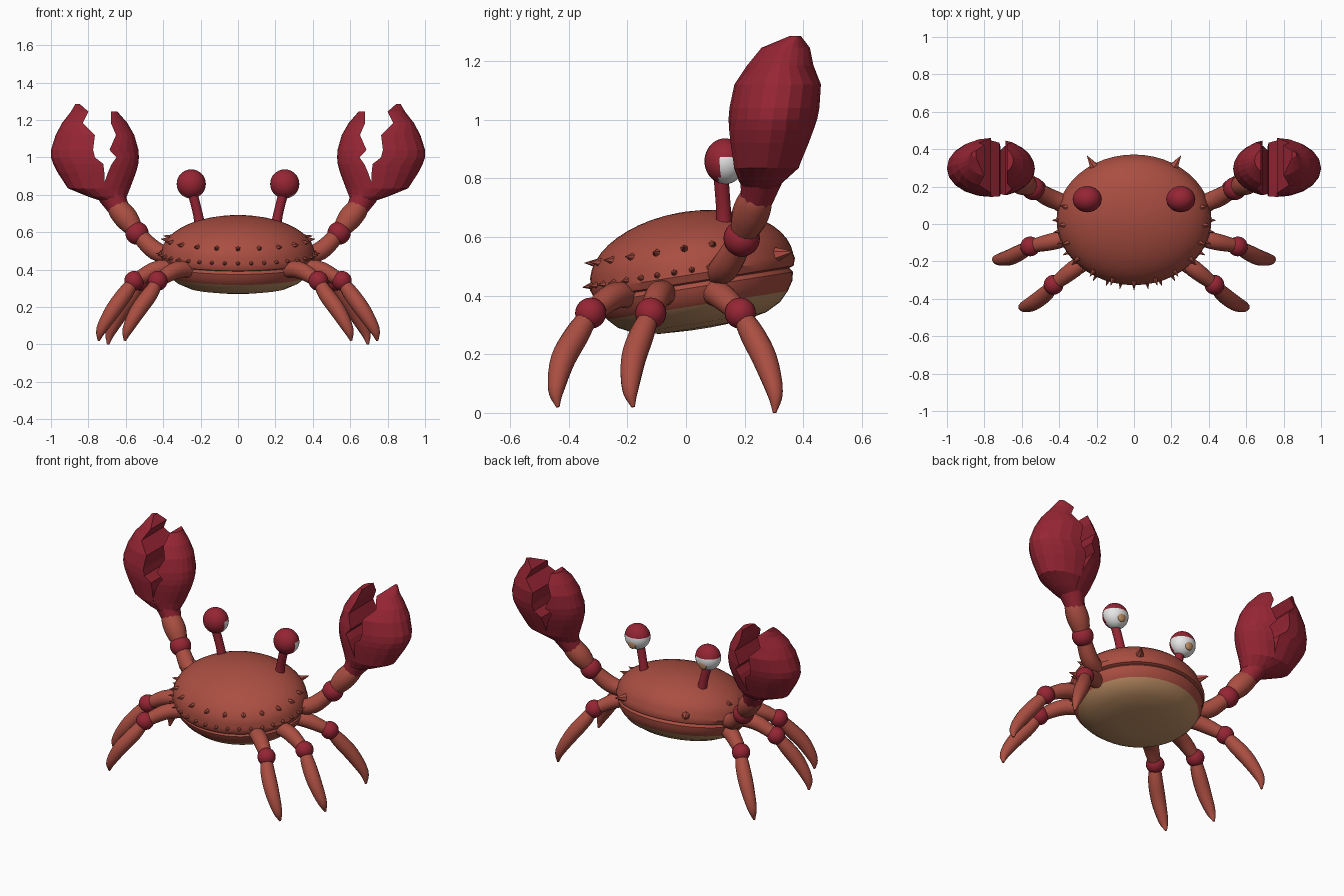
import bpy, bmesh, math
from mathutils import Vector, Matrix

if "Cube" in bpy.data.objects:
    bpy.data.objects.remove(bpy.data.objects["Cube"], do_unlink=True)


def material(name, srgb):
    lin = [(c / 255 / 12.92 if c < 11 else ((c / 255 + 0.055) / 1.055) ** 2.4) for c in srgb] + [1]
    m = bpy.data.materials.new(name)
    m.use_nodes = True
    m.diffuse_color = lin
    m.node_tree.nodes["Principled BSDF"].inputs["Base Color"].default_value = lin
    return m


SHELL = material("shell_brown", (170, 78, 65))
RED = material("claw_red", (150, 37, 52))
BELLY = material("belly_tan", (186, 140, 98))
WHITE = material("eye_white", (235, 235, 235))


def finish(bm, name, mats, rule=None, smooth=40):
    bmesh.ops.recalc_face_normals(bm, faces=bm.faces)
    for f in bm.faces:
        f.smooth = smooth > 0
        if rule:
            f.material_index = rule(f.calc_center_median())
    mesh = bpy.data.meshes.new(name)
    bm.to_mesh(mesh)
    bm.free()
    for m in mats:
        mesh.materials.append(m)
    if smooth:
        mesh.set_sharp_from_angle(angle=math.radians(smooth))
    ob = bpy.data.objects.new(name, mesh)
    bpy.context.collection.objects.link(ob)
    return ob


def loft(rings):
    bm = bmesh.new()
    rows = [[bm.verts.new(p) for p in ring] for ring in rings]
    n = len(rows[0])
    for a, b in zip(rows, rows[1:]):
        for i in range(n):
            j = (i + 1) % n
            bm.faces.new((a[i], a[j], b[j], b[i]))
    bm.faces.new(rows[0])
    bm.faces.new(rows[-1])
    return bm


def tube(name, path, mat, sx, sides=14, steps=4):
    """Round limb through (x, y, z, radius) points, smoothed between them."""
    p = [Vector(q) for q in path]
    p = [2 * p[0] - p[1]] + p + [2 * p[-1] - p[-2]]
    pts = []
    for i in range(1, len(p) - 2):
        for s in range(steps):
            t = s / steps
            a, b, c, d = p[i - 1:i + 3]
            pts.append((2 * b + (c - a) * t + (2 * a - 5 * b + 4 * c - d) * t * t
                        + (3 * b - a - 3 * c + d) * t ** 3) / 2)
    pts.append(p[-2])
    rings = []
    for i, q in enumerate(pts):
        tan = (pts[min(i + 1, len(pts) - 1)] - pts[max(i - 1, 0)]).xyz.normalized()
        u = tan.cross(Vector((0, 1, 0))).normalized()
        v = tan.cross(u)
        ring = []
        for k in range(sides):
            a = math.tau * k / sides
            w = q.xyz + (u * math.cos(a) + v * math.sin(a)) * max(q.w, 0.003)
            ring.append((w.x * sx, w.y, w.z))
        rings.append(ring)
    return finish(loft(rings), name, [mat])


def ball(name, loc, r, mats, sx, rule=None, scale=(1, 1, 1)):
    bm = bmesh.new()
    bmesh.ops.create_uvsphere(bm, u_segments=24, v_segments=16, radius=r)
    bmesh.ops.scale(bm, vec=scale, verts=bm.verts)
    ob = finish(bm, name, mats, rule, 50)
    ob.location = (loc[0] * sx, loc[1], loc[2])
    return ob


# Body: domed shell, rim lip, groove and belly, tilted up toward the eyes
RX, RY, DOME = 0.41, 0.35, 0.2
TILT = Matrix.Translation((0, 0.02, 0.487)) @ Matrix.Rotation(math.radians(9), 4, 'X')
profile = [(math.sin(a), DOME * math.cos(a)) for a in (math.radians(d) for d in range(2, 91, 8))]
profile += [(1.01, -0.015), (0.985, -0.04), (0.94, -0.045), (0.97, -0.06), (0.95, -0.09),
            (0.89, -0.122), (0.8, -0.155), (0.65, -0.182), (0.4, -0.198), (0.1, -0.203)]
body = loft([[(RX * r * math.cos(math.tau * k / 48), RY * r * math.sin(math.tau * k / 48), z)
              for k in range(48)] for r, z in profile])
finish(body, "body", [SHELL, BELLY], lambda c: int(c.z < -0.122), 35).matrix_world = TILT


# Thorns around the shell edge, with two larger ones between the eyes
def thorn(bm, angle, lift, length, width):
    a, e = math.radians(angle), math.radians(lift)
    base = Vector((RX * math.cos(a) * math.cos(e), RY * math.sin(a) * math.cos(e), DOME * math.sin(e)))
    out = Vector((math.cos(a), math.sin(a), 0.5 * math.sin(e))).normalized()
    m = Matrix.Translation(base + out * (length / 2 - 0.012)) @ out.to_track_quat('Z', 'Y').to_matrix().to_4x4()
    bmesh.ops.create_cone(bm, segments=6, cap_ends=True, radius1=width, radius2=0.001,
                          depth=length, matrix=m)


bm = bmesh.new()
for k in range(23):
    thorn(bm, 160 + k * 10, 0, 0.04, 0.015)
for k in range(13):
    thorn(bm, 165 + k * 17.5, 22, 0.045, 0.017)
for angle in (58, 122):
    thorn(bm, angle, 2, 0.075, 0.028)
finish(bm, "shell_thorns", [SHELL], smooth=0).matrix_world = TILT

# Legs: thigh path, joint centre, shin path
LEGS = {
    "back": ([(0.2, -0.15, 0.39, 0.035), (0.32, -0.24, 0.4, 0.046), (0.43, -0.325, 0.34, 0.035)],
             [(0.43, -0.325, 0.34, 0.03), (0.47, -0.37, 0.27, 0.042), (0.535, -0.42, 0.18, 0.042),
              (0.59, -0.443, 0.08, 0.028), (0.605, -0.437, 0.02, 0.006)]),
    "middle": ([(0.26, -0.05, 0.4, 0.035), (0.42, -0.09, 0.405, 0.046), (0.555, -0.12, 0.34, 0.035)],
               [(0.555, -0.12, 0.34, 0.03), (0.605, -0.15, 0.27, 0.042), (0.67, -0.18, 0.18, 0.042),
                (0.73, -0.19, 0.08, 0.028), (0.745, -0.18, 0.02, 0.006)]),
    "front": ([(0.25, 0.06, 0.41, 0.035), (0.39, 0.11, 0.405, 0.046), (0.52, 0.185, 0.34, 0.035)],
              [(0.52, 0.185, 0.34, 0.03), (0.56, 0.225, 0.27, 0.042), (0.62, 0.27, 0.18, 0.042),
               (0.68, 0.303, 0.07, 0.028), (0.695, 0.302, 0.0, 0.006)]),
}

# Claw levels: z, inner x, outer x, y min, y max, thumb cut x, finger cut x
CLAW = [(0.76, 0.61, 0.71, 0.2, 0.3, 0.67, 0.66),
        (0.79, 0.595, 0.8, 0.18, 0.335, 0.71, 0.69),
        (0.835, 0.577, 0.91, 0.163, 0.385, 0.725, 0.715),
        (0.92, 0.545, 0.965, 0.15, 0.42, 0.695, 0.715),
        (0.965, 0.533, 0.988, 0.145, 0.437, 0.675, 0.72),
        (1.0, 0.53, 1.0, 0.145, 0.447, 0.65, 0.765),
        (1.04, 0.532, 1.0, 0.148, 0.455, 0.687, 0.775),
        (1.12, 0.555, 0.975, 0.165, 0.46, 0.652, 0.765),
        (1.185, 0.592, 0.94, 0.2, 0.443, 0.68, 0.83),
        (1.245, 0.645, 0.893, 0.255, 0.425, 0.68, 0.8),
        (1.285, 0.69, 0.87, 0.345, 0.4, 0.7, 0.845)]


def claw_half(name, outer, sx):
    rings = []
    for z, x0, x1, y0, y1, thumb, finger in CLAW if outer else CLAW[:-1]:
        cx, rx, cy, ry = (x0 + x1) / 2, (x1 - x0) / 2, (y0 + y1) / 2, (y1 - y0) / 2
        side, cut = (1, finger) if outer else (-1, thumb)
        end = math.acos(max(-0.95, min(0.95, side * (cut - cx) / rx)))
        arc = [end * (k / 5 - 1) for k in range(11)]
        ring = [(sx * (cx + side * rx * math.cos(a)), cy + ry * math.sin(a), z) for a in arc]
        edge = ry * math.sin(end)
        ring += [(sx * cut, cy + edge * t, z) for t in (0.5, 0, -0.5)]
        rings.append(ring)
    finish(loft(rings), name, [RED], smooth=0)


for sx, side in ((1, "left"), (-1, "right")):
    for which, (thigh, shin) in LEGS.items():
        tube(f"{side}_{which}_thigh", thigh, SHELL, sx)
        ball(f"{side}_{which}_knee", thigh[-1][:3], 0.053, [RED], sx)
        tube(f"{side}_{which}_shin", shin, SHELL, sx)

    # Arm and claw
    tube(f"{side}_lower_arm", [(0.33, 0.1, 0.47, 0.04), (0.44, 0.135, 0.5, 0.05),
                               (0.54, 0.19, 0.595, 0.042)], SHELL, sx)
    ball(f"{side}_elbow", (0.54, 0.19, 0.595), 0.062, [RED], sx)
    tube(f"{side}_upper_arm", [(0.54, 0.19, 0.595, 0.04), (0.59, 0.215, 0.665, 0.062),
                               (0.635, 0.235, 0.72, 0.06), (0.66, 0.25, 0.76, 0.045)], SHELL, sx)
    tube(f"{side}_claw_cuff", [(0.63, 0.235, 0.715, 0.055), (0.65, 0.245, 0.75, 0.062),
                               (0.675, 0.255, 0.8, 0.075)], RED, sx, sides=10, steps=2)
    claw_half(f"{side}_claw_finger", True, sx)
    claw_half(f"{side}_claw_thumb", False, sx)

    # Eye with lid over the white, tan iris on the front
    tube(f"{side}_eye_stalk", [(0.2, 0.13, 0.61, 0.032), (0.213, 0.128, 0.69, 0.026),
                               (0.24, 0.12, 0.8, 0.026)], RED, sx)
    eye = (0.25, 0.133, 0.858)
    ball(f"{side}_eye", eye, 0.078, [RED, WHITE], sx,
         lambda c: int(c.y > -0.02 and c.z < 0.01), (1, 0.9, 1))
    ball(f"{side}_iris", (0.25, 0.187, 0.832), 0.034, [BELLY], sx, scale=(0.85, 0.45, 1))
